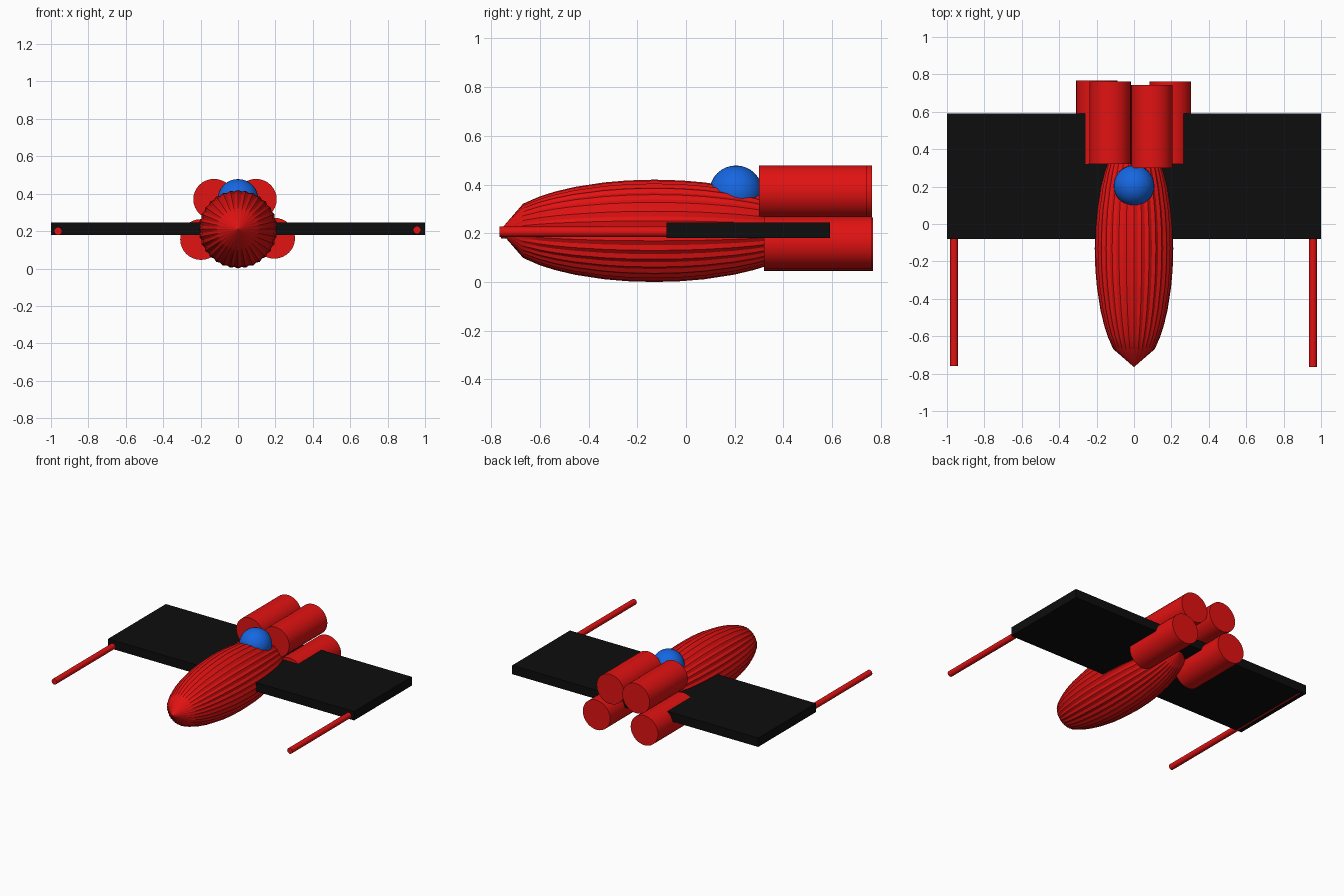
import bpy, bmesh, math
from mathutils import Matrix

if "Cube" in bpy.data.objects:
    bpy.data.objects.remove(bpy.data.objects["Cube"])


def material(name, rgb):
    m = bpy.data.materials.new(name)
    m.diffuse_color = (*rgb, 1)
    m.use_nodes = True
    m.node_tree.nodes["Principled BSDF"].inputs["Base Color"].default_value = m.diffuse_color
    return m


RED = material("red", (0.76, 0.006, 0.006))
BLUE = material("blue", (0.008, 0.135, 0.76))
BLACK = material("black", (0.004, 0.004, 0.004))


def finish(name, bm, mat, smooth=True):
    bmesh.ops.recalc_face_normals(bm, faces=bm.faces)
    mesh = bpy.data.meshes.new(name)
    bm.to_mesh(mesh)
    bm.free()
    mesh.materials.append(mat)
    ob = bpy.data.objects.new(name, mesh)
    bpy.context.collection.objects.link(ob)
    if smooth:
        bpy.ops.object.select_all(action='DESELECT')
        ob.select_set(True)
        bpy.context.view_layer.objects.active = ob
        bpy.ops.object.shade_smooth_by_angle(angle=math.radians(30))
    return ob


def rod(name, x, z, y0, y1, rx, rz, sides):
    """Cylinder lying along y."""
    bm = bmesh.new()
    bmesh.ops.create_cone(bm, cap_ends=True, segments=sides, radius1=1, radius2=1, depth=1)
    bmesh.ops.transform(bm, verts=bm.verts, matrix=Matrix.Translation((x, (y0 + y1) / 2, z))
                        @ Matrix.Diagonal((rx, y1 - y0, rz, 1))
                        @ Matrix.Rotation(math.pi / 2, 4, 'X'))
    return finish(name, bm, RED)


# Fuselage: long ribbed spindle with a conical nose
MID, HALF, RAD, Z, RIBS = -0.13, 0.635, 0.21, 0.21, 32
profile = [(MID - HALF * math.cos(a), RAD * math.sin(a))
           for a in (math.radians(d) for d in (32, 42, 50, 59, 71, 80, 90, 100, 109, 121, 130, 138, 148))]
bm = bmesh.new()
rings = []
for y, r in profile:
    ring = []
    for i in range(RIBS * 2):
        a = math.pi * i / RIBS
        k = r * (1 if i % 2 == 0 else 0.965)
        ring.append(bm.verts.new((k * math.cos(a), y, Z + k * math.sin(a))))
    rings.append(ring)
nose = bm.verts.new((0, MID - HALF, Z))
tail = bm.verts.new((0, MID + HALF, Z))
n = RIBS * 2
for i in range(n):
    j = (i + 1) % n
    bm.faces.new((nose, rings[0][i], rings[0][j]))
    bm.faces.new((tail, rings[-1][j], rings[-1][i]))
    for a, b in zip(rings, rings[1:]):
        bm.faces.new((a[i], b[i], b[j], a[j]))
finish("fuselage", bm, RED)

# Wing: one slab through the fuselage
bm = bmesh.new()
bmesh.ops.create_cube(bm, size=1)
bmesh.ops.transform(bm, verts=bm.verts, matrix=Matrix.Translation((0, 0.255, 0.2125))
                    @ Matrix.Diagonal((2, 0.67, 0.065, 1)))
finish("wing", bm, BLACK, smooth=False)

# Canopy dome
bm = bmesh.new()
bmesh.ops.create_uvsphere(bm, u_segments=32, v_segments=16, radius=0.109,
                          matrix=Matrix.Translation((0, 0.205, 0.369)))
finish("canopy", bm, BLUE)

# Four engines
for name, x, z, y0, y1 in (("engine_upper_left", -0.128, 0.370, 0.32, 0.763),
                           ("engine_upper_right", 0.096, 0.370, 0.30, 0.742),
                           ("engine_lower_left", -0.198, 0.155, 0.32, 0.767),
                           ("engine_lower_right", 0.194, 0.162, 0.32, 0.763)):
    rod(name, x, z, y0, y1, 0.111, 0.109, 32)

# Wing-tip guns, running back inside the wing
rod("gun_left", -0.962, 0.200, -0.76, 0.57, 0.021, 0.021, 32)
rod("gun_right", 0.957, 0.206, -0.765, 0.57, 0.021, 0.021, 32)
